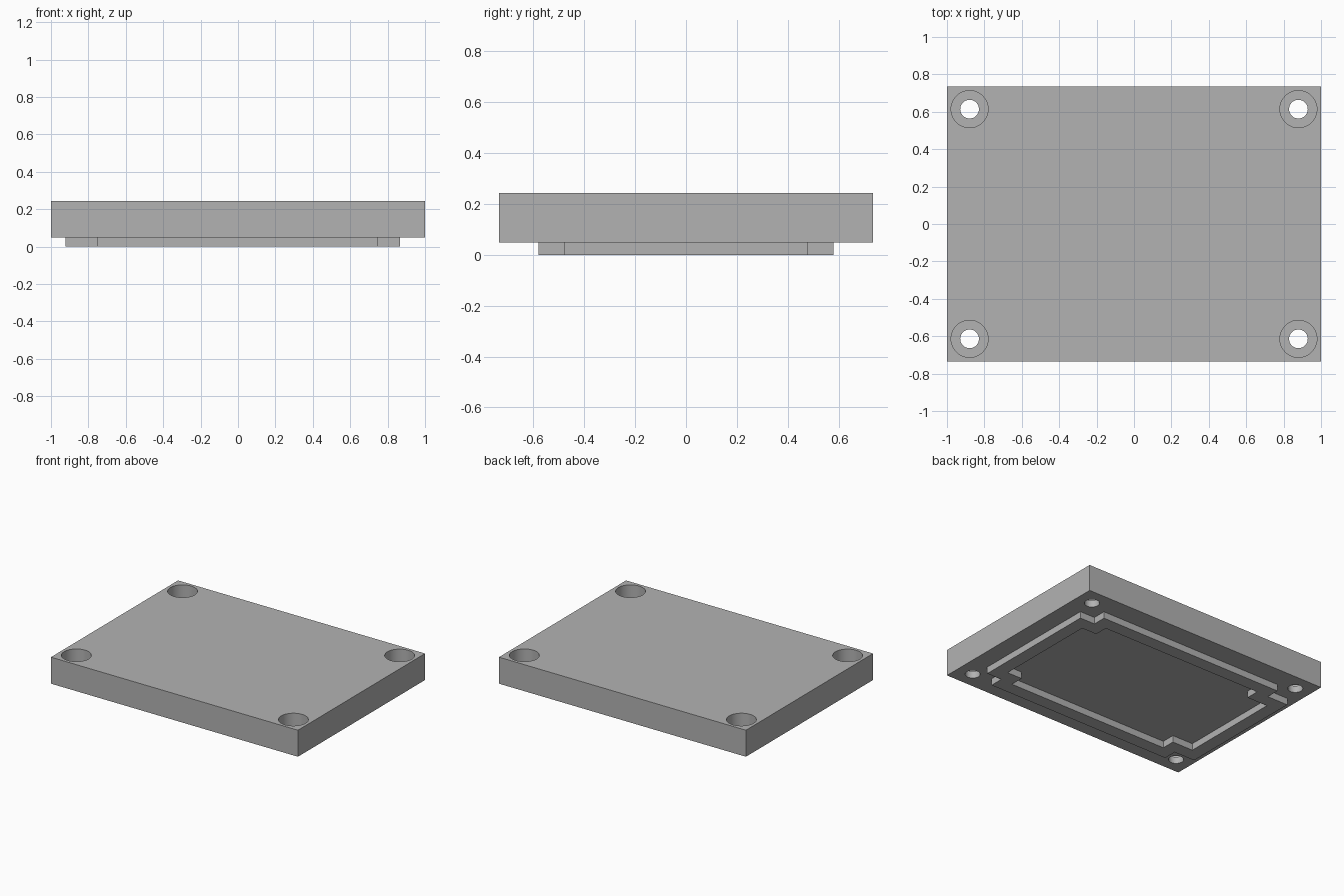
import bpy
import bmesh

# Main dimensions
HALF_X, HALF_Y = 1.0, 0.735
PLATE_BOTTOM, PLATE_TOP = 0.049, 0.243
HOLE_X, HOLE_Y = 0.879, 0.614
BORE_R, HOLE_R, BORE_DEPTH = 0.099, 0.05, 0.145
WALL = 0.096

if "Cube" in bpy.data.objects:
    bpy.data.objects.remove(bpy.data.objects["Cube"], do_unlink=True)

# Single grey finish
grey = bpy.data.materials.new("plain_grey")
grey.use_nodes = True
colour = (0.45, 0.45, 0.45, 1)
grey.diffuse_color = colour
grey.node_tree.nodes["Principled BSDF"].inputs["Base Color"].default_value = colour


def add_object(name, bm):
    bmesh.ops.recalc_face_normals(bm, faces=bm.faces[:])
    mesh = bpy.data.meshes.new(name)
    bm.to_mesh(mesh)
    bm.free()
    mesh.materials.append(grey)
    obj = bpy.data.objects.new(name, mesh)
    bpy.context.collection.objects.link(obj)
    return obj


def activate(obj):
    bpy.ops.object.select_all(action="DESELECT")
    obj.select_set(True)
    bpy.context.view_layer.objects.active = obj


def hole_cutter(name, radius, z0, z1):
    """Four cylinders, one for each corner of the plate."""
    bm = bmesh.new()
    for sx in (-1, 1):
        for sy in (-1, 1):
            made = bmesh.ops.create_cone(
                bm, cap_ends=True, segments=48,
                radius1=radius, radius2=radius, depth=z1 - z0)
            bmesh.ops.translate(
                bm, verts=made["verts"],
                vec=(sx * HOLE_X, sy * HOLE_Y, (z0 + z1) / 2))
    cutter = add_object(name, bm)
    cutter.hide_render = True
    return cutter


def cut(obj, cutter):
    mod = obj.modifiers.new("holes", "BOOLEAN")
    mod.operation = "DIFFERENCE"
    mod.solver = "EXACT"
    mod.object = cutter
    activate(obj)
    bpy.ops.object.modifier_apply(modifier=mod.name)
    bpy.data.objects.remove(cutter, do_unlink=True)


# Cover plate with counterbored corner holes
bm = bmesh.new()
bmesh.ops.create_cube(bm, size=2)
bmesh.ops.scale(bm, verts=bm.verts, vec=(HALF_X, HALF_Y, (PLATE_TOP - PLATE_BOTTOM) / 2))
bmesh.ops.translate(bm, verts=bm.verts, vec=(0, 0, (PLATE_TOP + PLATE_BOTTOM) / 2))
plate = add_object("cover_plate", bm)
cut(plate, hole_cutter("screw_holes", HOLE_R, -0.1, 0.4))
cut(plate, hole_cutter("counterbores", BORE_R, PLATE_TOP - BORE_DEPTH, 0.4))
activate(plate)
bpy.ops.object.shade_smooth_by_angle()


def notched_outline(inset):
    """Rectangle with square-notched corners, counter-clockwise."""
    x0, x1 = -0.922 + inset, 0.866 - inset
    n0, n1 = -0.755 + inset, 0.745 - inset
    y, n = 0.579 - inset, 0.48 - inset
    upper = [(x1, n), (n1, n), (n1, y), (n0, y), (n0, n), (x0, n)]
    lower = [(px, -py) for px, py in reversed(upper)]
    return upper + lower


# Locating rim under the plate, seated slightly into it
bm = bmesh.new()
rim_top = PLATE_BOTTOM + 0.01
loops = [[bm.verts.new((x, y, z)) for x, y in notched_outline(inset)]
         for inset, z in ((0, 0), (0, rim_top), (WALL, rim_top), (WALL, 0))]
for a, b in zip(loops, loops[1:] + loops[:1]):
    for i in range(len(a)):
        j = (i + 1) % len(a)
        bm.faces.new((a[i], a[j], b[j], b[i]))
add_object("locating_rim", bm)
